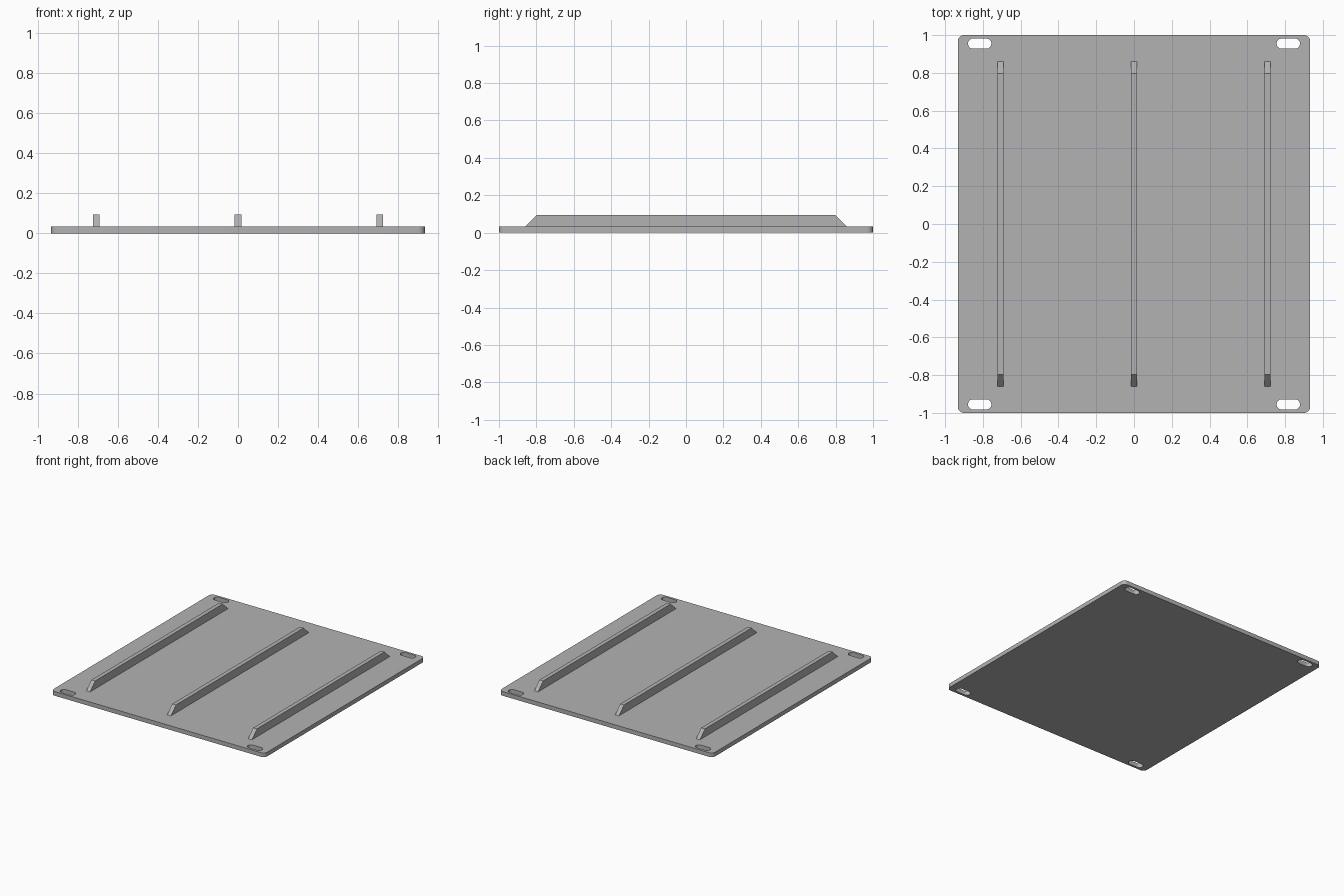
import bpy
import bmesh
from math import cos, sin, pi, radians
from mathutils import Vector

cube = bpy.data.objects.get("Cube")
if cube:
    bpy.data.objects.remove(cube, do_unlink=True)

HALF_X, HALF_Y, THICK = 0.933, 1.0, 0.033
RIB_TOP, RIB_WIDTH = 0.095, 0.033

grey = bpy.data.materials.new("plain grey")
grey.use_nodes = True
colour = (0.45, 0.45, 0.45, 1)
grey.diffuse_color = colour
grey.node_tree.nodes["Principled BSDF"].inputs["Base Color"].default_value = colour


def rounded_rect(cx, cy, hx, hy, r, steps=8):
    """Outline points of a rectangle with round corners."""
    pts = []
    for k, (sx, sy) in enumerate([(1, 1), (-1, 1), (-1, -1), (1, -1)]):
        for i in range(steps + 1):
            a = (k + i / steps) * pi / 2
            p = Vector((cx + sx * (hx - r) + r * cos(a),
                        cy + sy * (hy - r) + r * sin(a), 0))
            if not pts or (p - pts[-1]).length > 1e-5:
                pts.append(p)
    if (pts[0] - pts[-1]).length < 1e-5:
        pts.pop()
    return pts


def extruded(name, loops, direction):
    """Fill the outlines (later ones are holes) and extrude them."""
    bm = bmesh.new()
    edges = []
    for loop in loops:
        vs = [bm.verts.new(p) for p in loop]
        edges += [bm.edges.new((v, vs[i - 1])) for i, v in enumerate(vs)]
    bmesh.ops.triangle_fill(bm, edges=edges, use_beauty=True)
    result = bmesh.ops.extrude_face_region(bm, geom=bm.faces[:], use_keep_orig=True)
    moved = [g for g in result["geom"] if isinstance(g, bmesh.types.BMVert)]
    bmesh.ops.translate(bm, verts=moved, vec=direction)
    bmesh.ops.recalc_face_normals(bm, faces=bm.faces[:])
    mesh = bpy.data.meshes.new(name)
    bm.to_mesh(mesh)
    bm.free()
    mesh.materials.append(grey)
    obj = bpy.data.objects.new(name, mesh)
    bpy.context.collection.objects.link(obj)
    bpy.ops.object.select_all(action="DESELECT")
    obj.select_set(True)
    bpy.context.view_layer.objects.active = obj
    bpy.ops.object.shade_smooth_by_angle(angle=radians(30))
    return obj


# Base plate with a mounting slot in each corner
outline = rounded_rect(0, 0, HALF_X, HALF_Y, 0.033)
slots = [rounded_rect(sx * 0.817, sy * 0.955, 0.062, 0.0267, 0.0267)
         for sx in (-1, 1) for sy in (-1, 1)]
extruded("base_plate", [outline] + slots, Vector((0, 0, THICK)))

# Three ribs with sloping ends
for name, x in (("right_rib", -0.707), ("middle_rib", 0), ("left_rib", 0.707)):
    side = [Vector((x - RIB_WIDTH / 2, y, z)) for y, z in
            ((-0.86, THICK), (0.86, THICK), (0.797, RIB_TOP), (-0.797, RIB_TOP))]
    extruded(name, [side], Vector((RIB_WIDTH, 0, 0)))
